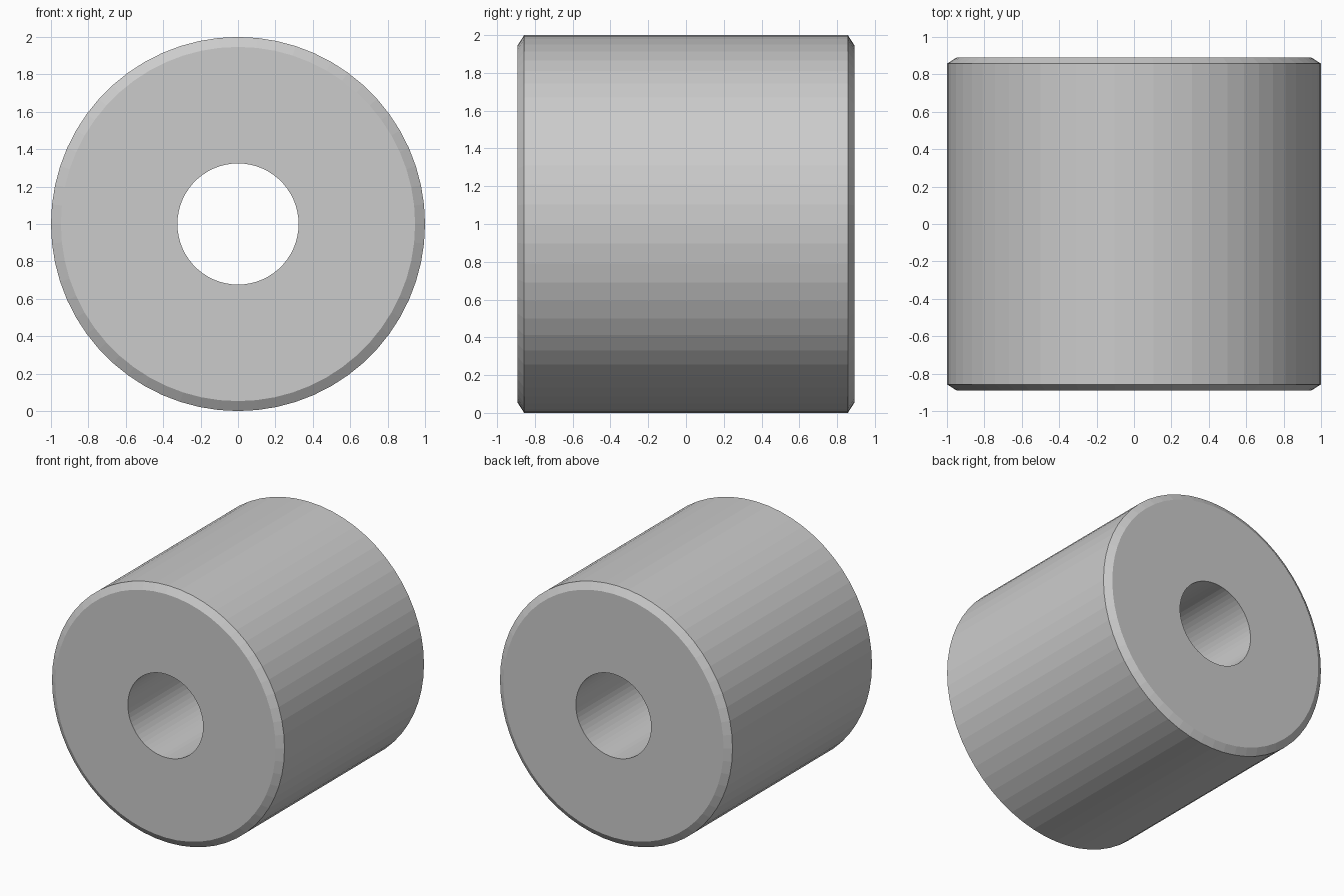
import bpy, bmesh
from math import cos, sin, pi

if "Cube" in bpy.data.objects:
    bpy.data.objects.remove(bpy.data.objects["Cube"])

SEGMENTS = 60
# Closed radius / y profile of the roller: bore, end faces, chamfers, outer wall
PROFILE = [(0.324, -0.891), (0.947, -0.891), (1.0, -0.857),
           (1.0, 0.857), (0.947, 0.891), (0.324, 0.891)]

bm = bmesh.new()


def ring(radius, y):
    return [bm.verts.new((radius * cos(2 * pi * i / SEGMENTS), y,
                          1 + radius * sin(2 * pi * i / SEGMENTS)))
            for i in range(SEGMENTS)]


# Revolve the profile around the y axis
rings = [ring(r, y) for r, y in PROFILE]
for k, a in enumerate(rings):
    b = rings[(k + 1) % len(rings)]
    for i in range(SEGMENTS):
        j = (i + 1) % SEGMENTS
        bm.faces.new((a[i], a[j], b[j], b[i]))
bmesh.ops.recalc_face_normals(bm, faces=bm.faces)

# Flat-shaded roller with a through bore
mesh = bpy.data.meshes.new("bored_roller")
bm.to_mesh(mesh)
bm.free()
bpy.context.collection.objects.link(bpy.data.objects.new("bored_roller", mesh))
